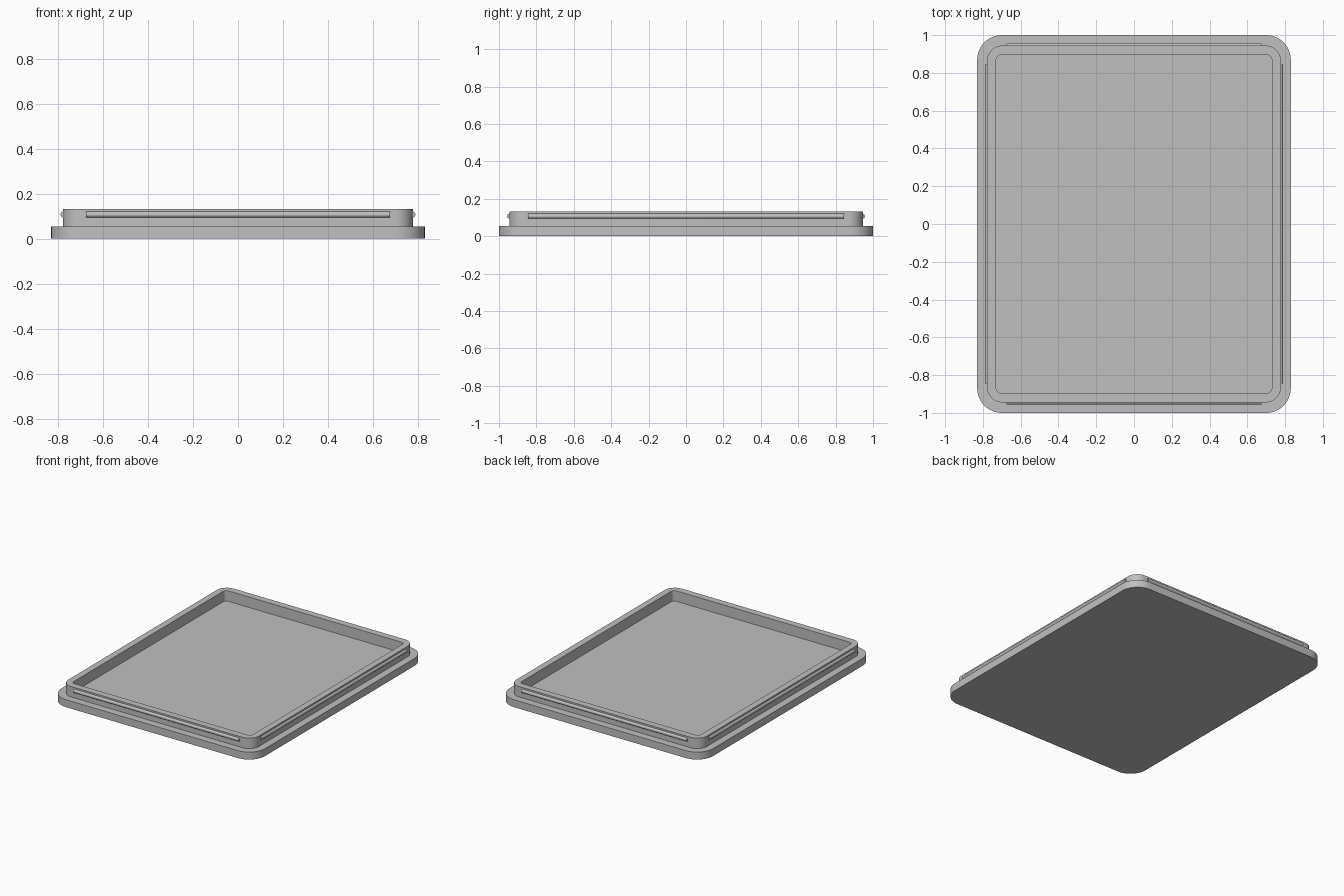
import bpy, bmesh, math
from mathutils import Vector

cube = bpy.data.objects.get("Cube")
if cube:
    bpy.data.objects.remove(cube)

grey = bpy.data.materials.new("plain grey")
grey.use_nodes = True
colour = (0.53, 0.53, 0.53, 1)
grey.diffuse_color = colour
grey.node_tree.nodes["Principled BSDF"].inputs["Base Color"].default_value = colour

BASE_TOP, RIM_TOP = 0.055, 0.132
RIM_X, RIM_Y = 0.777, 0.945
CORNER_STEPS = 12


def rounded_loop(bm, hx, hy, radius, z):
    """Ring of vertices around a rounded rectangle."""
    ring = []
    for quarter, (sx, sy) in enumerate([(1, 1), (-1, 1), (-1, -1), (1, -1)]):
        for i in range(CORNER_STEPS + 1):
            a = (quarter + i / CORNER_STEPS) * math.pi / 2
            ring.append(bm.verts.new((sx * (hx - radius) + radius * math.cos(a),
                                      sy * (hy - radius) + radius * math.sin(a), z)))
    return ring


def finish(name, bm):
    bmesh.ops.recalc_face_normals(bm, faces=bm.faces[:])
    mesh = bpy.data.meshes.new(name)
    bm.to_mesh(mesh)
    bm.free()
    mesh.materials.append(grey)
    obj = bpy.data.objects.new(name, mesh)
    bpy.context.collection.objects.link(obj)
    bpy.ops.object.select_all(action='DESELECT')
    obj.select_set(True)
    bpy.context.view_layer.objects.active = obj
    bpy.ops.object.shade_smooth_by_angle(angle=math.radians(30))
    return obj


# Lid: flange, raised rim and recessed floor lofted as one closed skin
bm = bmesh.new()
rings = [rounded_loop(bm, *section) for section in (
    (0.83, 1.0, 0.13, 0),
    (0.83, 1.0, 0.13, BASE_TOP),
    (RIM_X, RIM_Y, 0.08, BASE_TOP),
    (RIM_X, RIM_Y, 0.08, RIM_TOP),
    (0.73, 0.895, 0.027, RIM_TOP),
    (0.73, 0.895, 0.027, BASE_TOP),
)]
for low, high in zip(rings, rings[1:]):
    for i in range(len(low)):
        j = (i + 1) % len(low)
        bm.faces.new((low[i], low[j], high[j], high[i]))
bm.faces.new(rings[0])
bm.faces.new(rings[-1])
finish("lid_body", bm)


# Snap ridges: half-round bars along the four rim walls
def snap_ridge(name, outward, wall, half_length):
    out = Vector(outward)
    along = Vector((-out.y, out.x, 0))
    centre = out * (wall - 0.002) + Vector((0, 0, 0.107))
    bm = bmesh.new()
    ends = []
    for side in (-1, 1):
        ring = []
        for i in range(13):
            a = math.pi * (i / 12 - 0.5)
            offset = out * math.cos(a) + Vector((0, 0, math.sin(a)))
            ring.append(bm.verts.new(centre + along * side * half_length + offset * 0.0135))
        ends.append(ring)
        bm.faces.new(ring)
    for i in range(13):
        j = (i + 1) % 13
        bm.faces.new((ends[0][i], ends[0][j], ends[1][j], ends[1][i]))
    finish(name, bm)


snap_ridge("front_snap_ridge", (0, -1, 0), RIM_Y, 0.675)
snap_ridge("back_snap_ridge", (0, 1, 0), RIM_Y, 0.675)
snap_ridge("left_snap_ridge", (1, 0, 0), RIM_X, 0.845)
snap_ridge("right_snap_ridge", (-1, 0, 0), RIM_X, 0.845)
